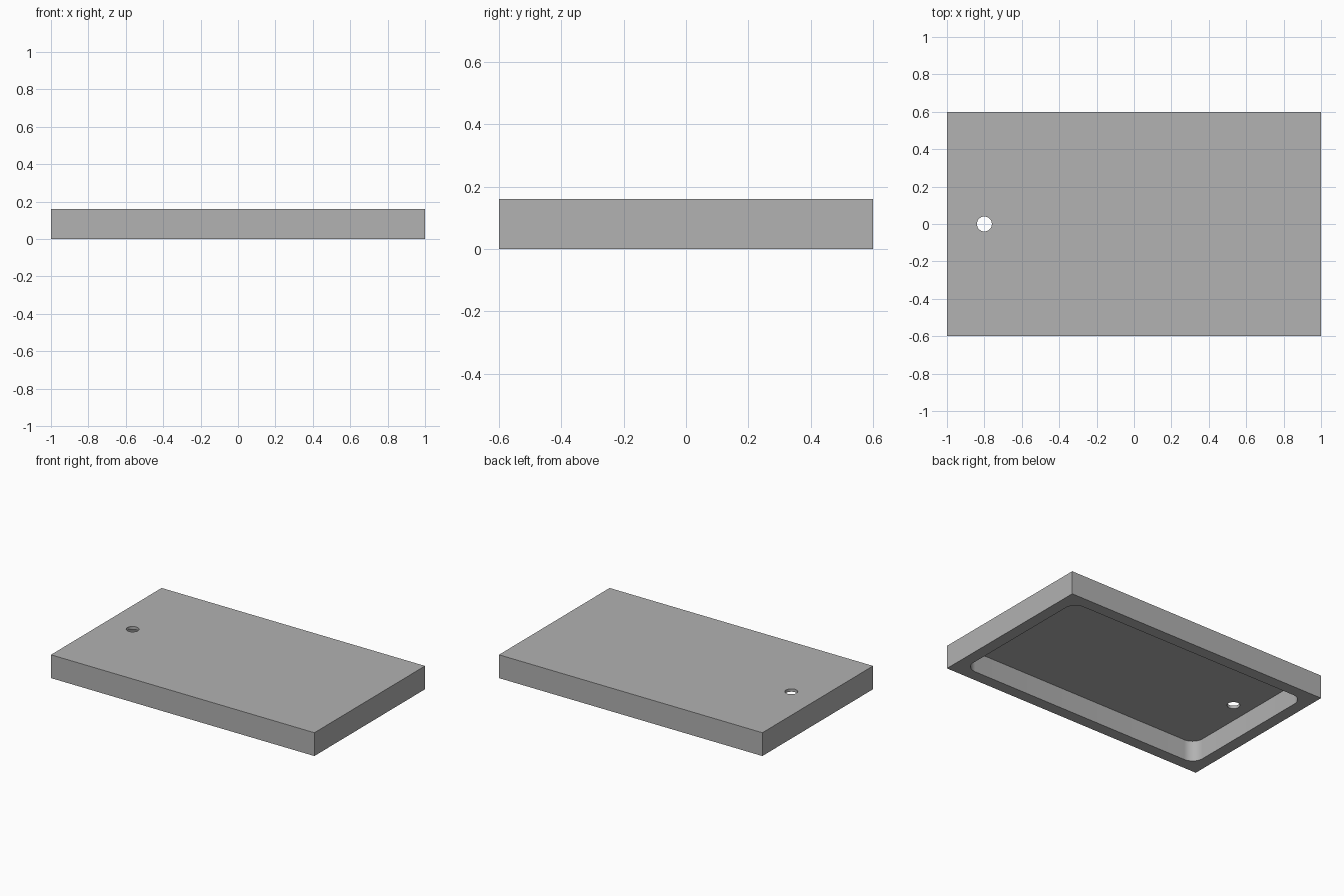
import bpy
import bmesh
from mathutils import Matrix

LENGTH, WIDTH, HEIGHT = 2.0, 1.2, 0.16
WALL, POCKET_DEPTH, CORNER_RADIUS = 0.08, 0.14, 0.08
HOLE_X, HOLE_RADIUS = -0.8, 0.04

default = bpy.data.objects.get("Cube")
if default:
    bpy.data.objects.remove(default, do_unlink=True)


def make_material(name, colour):
    mat = bpy.data.materials.new(name)
    mat.use_nodes = True
    mat.diffuse_color = colour
    mat.node_tree.nodes["Principled BSDF"].inputs["Base Color"].default_value = colour
    return mat


def make_object(name, bm, mat):
    mesh = bpy.data.meshes.new(name)
    bm.to_mesh(mesh)
    bm.free()
    mesh.materials.append(mat)
    obj = bpy.data.objects.new(name, mesh)
    bpy.context.collection.objects.link(obj)
    return obj


def box(x, y, z_low, z_high):
    bm = bmesh.new()
    bmesh.ops.create_cube(bm, size=1, matrix=Matrix.Translation((0, 0, (z_low + z_high) / 2))
                          @ Matrix.Diagonal((x, y, z_high - z_low, 1)))
    return bm


def cut(target, cutter):
    """Subtract the cutter from the target, then discard the cutter."""
    cutter.hide_render = True
    mod = target.modifiers.new("cut", "BOOLEAN")
    mod.operation = "DIFFERENCE"
    mod.solver = "EXACT"
    mod.object = cutter
    bpy.context.view_layer.objects.active = target
    bpy.ops.object.modifier_apply(modifier=mod.name)
    bpy.data.objects.remove(cutter, do_unlink=True)


grey = make_material("plain grey", (0.445, 0.445, 0.445, 1))

# Solid tray body
tray = make_object("tray", box(LENGTH, WIDTH, 0, HEIGHT), grey)

# Pocket in the underside, with rounded vertical corners
bm = box(LENGTH - 2 * WALL, WIDTH - 2 * WALL, -0.1, POCKET_DEPTH)
uprights = [e for e in bm.edges if abs(e.verts[0].co.z - e.verts[1].co.z) > 0.01]
bmesh.ops.bevel(bm, geom=uprights, offset=CORNER_RADIUS, segments=12,
                profile=0.5, affect="EDGES")
cut(tray, make_object("pocket_cutter", bm, grey))

# Round hole through the top plate
bm = bmesh.new()
bmesh.ops.create_cone(bm, cap_ends=True, segments=48, radius1=HOLE_RADIUS,
                      radius2=HOLE_RADIUS, depth=1,
                      matrix=Matrix.Translation((HOLE_X, 0, HEIGHT)))
cut(tray, make_object("hole_cutter", bm, grey))

# Smooth the curved walls, keep the edges crisp
bpy.ops.object.select_all(action="DESELECT")
tray.select_set(True)
bpy.context.view_layer.objects.active = tray
bpy.ops.object.shade_smooth_by_angle()
